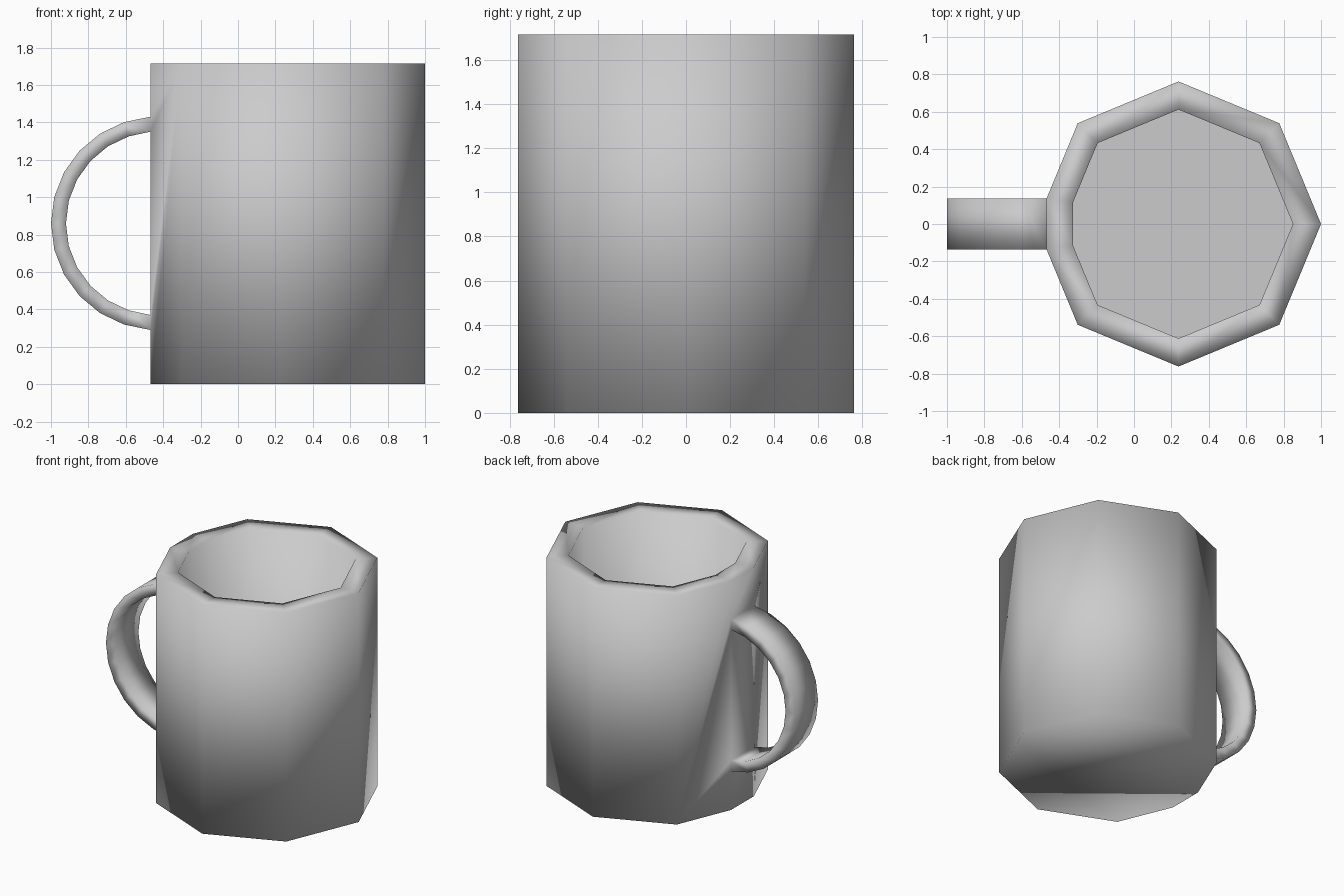
import bpy, bmesh
from math import sin, cos, radians

if "Cube" in bpy.data.objects:
    bpy.data.objects.remove(bpy.data.objects["Cube"])

CX, HEIGHT, FLOOR = 0.238, 1.715, 0.15
R_OUT, R_IN = 0.762, 0.612
HALF_OUT, HALF_IN = 0.135, 0.117      # half widths of the cut corner facing the handle
HC_X, HC_Z, H_OUT, H_IN = -0.43, 0.86, 0.57, 0.49
STEPS = 12

bm = bmesh.new()


def outline(r, half):
    """Octagon whose -x corner is cut off flat."""
    pts = [(CX + r * cos(radians(a)), r * sin(radians(a))) for a in range(-135, 136, 45)]
    x = CX - r + half * 0.414
    return pts + [(x, half), (x, -half)]


def column(p, heights):
    return [bm.verts.new((p[0], p[1], z)) for z in heights]


# Outer wall columns; the two cut corners carry the handle joints
joints = [0, HC_Z - H_OUT, HC_Z - H_IN, HC_Z + H_IN, HC_Z + H_OUT, HEIGHT]
outer = [column(p, joints if i > 6 else [0, HEIGHT])
         for i, p in enumerate(outline(R_OUT, HALF_OUT))]
inner = [column(p, [FLOOR, HEIGHT]) for p in outline(R_IN, HALF_IN)]
n = len(outer)

# Outer wall, inner wall and rim
for i in range(n):
    j = (i + 1) % n
    if i == 7:
        for k in (0, 2, 4):
            bm.faces.new((outer[i][k], outer[j][k], outer[j][k + 1], outer[i][k + 1]))
    else:
        bm.faces.new(outer[j] + outer[i][::-1])
    bm.faces.new((inner[j][0], inner[i][0], inner[i][1], inner[j][1]))
    bm.faces.new((outer[i][-1], outer[j][-1], inner[j][-1], inner[i][-1]))

# Underside and inside floor
bm.faces.new([c[0] for c in reversed(outer)])
floor = bm.faces.new([c[0] for c in inner])

# Handle: rectangular section swept along an arc, welded to the wall
back, front = outer[7], outer[8]
sections = [(front[4], back[4], back[3], front[3])]
for k in range(1, STEPS):
    a = radians(4 + 172 * k / STEPS)
    sections.append([bm.verts.new((HC_X - r * sin(a), y, HC_Z + r * cos(a)))
                     for r, y in ((H_OUT, -HALF_OUT), (H_OUT, HALF_OUT),
                                  (H_IN, HALF_OUT), (H_IN, -HALF_OUT))])
sections.append((front[1], back[1], back[2], front[2]))
for s, t in zip(sections, sections[1:]):
    for k in range(4):
        m = (k + 1) % 4
        bm.faces.new((s[k], s[m], t[m], t[k]))

# Smooth shading everywhere except the flat floor
bmesh.ops.recalc_face_normals(bm, faces=bm.faces[:])
for f in bm.faces:
    f.smooth = f is not floor

mesh = bpy.data.meshes.new("mug")
bm.to_mesh(mesh)
bm.free()
bpy.context.collection.objects.link(bpy.data.objects.new("mug", mesh))
